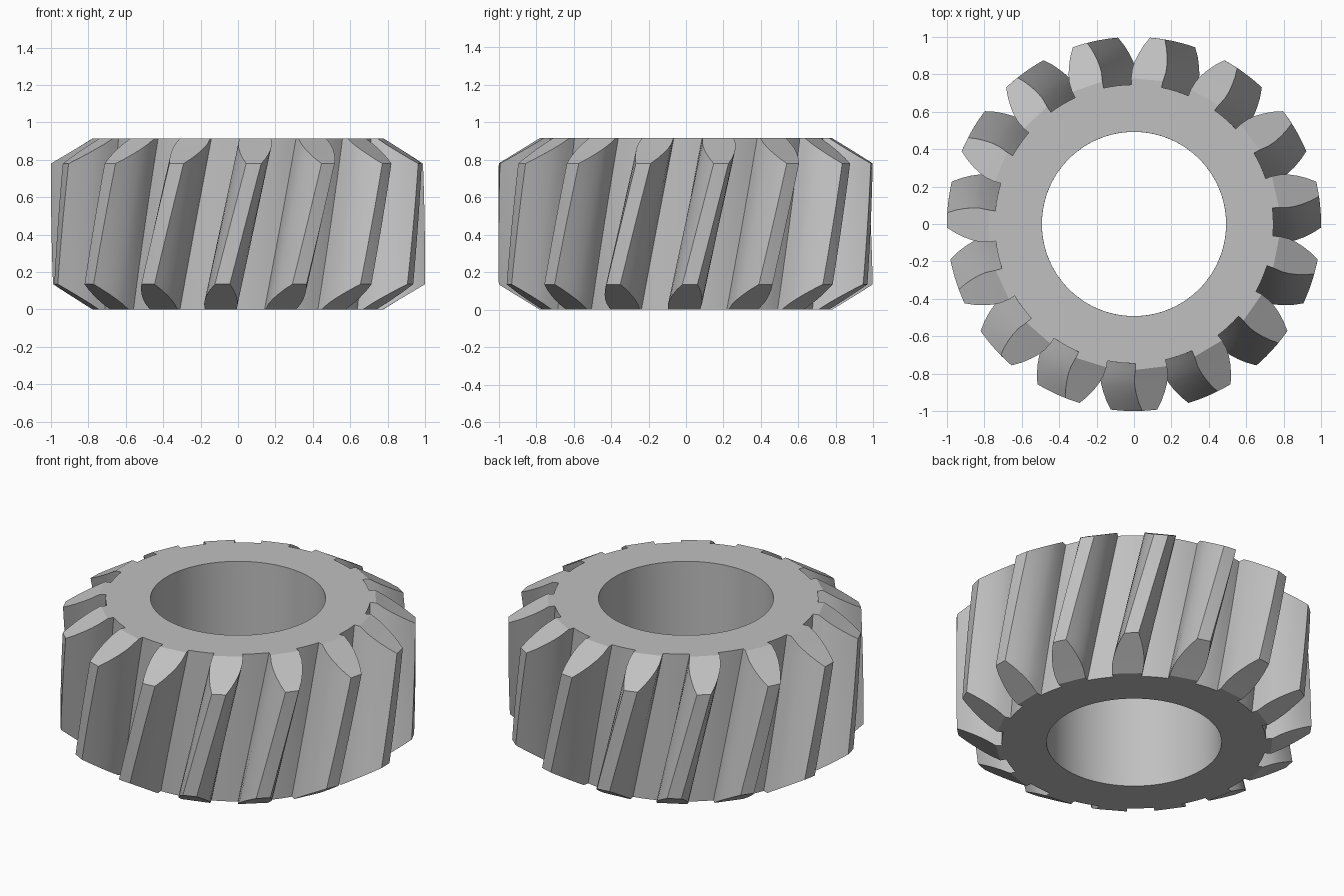
import bpy
import bmesh
from math import cos, sin, radians

cube = bpy.data.objects.get("Cube")
if cube:
    bpy.data.objects.remove(cube)

TEETH = 15
PITCH = 360 / TEETH
HEIGHT, CHAMFER = 0.915, 0.135
FLAT_R, BORE_R, ROOT_R = 0.78, 0.4925, 0.745
TWIST = 14.9          # degrees of helix per unit of height
LAYERS = 10
BORE_STEPS = 8        # bore segments per tooth

# Half of one tooth: radius and half angle, from root to tip
FLANK = [(ROOT_R, 6.2), (FLAT_R, 6.3), (0.83, 6.25), (0.87, 5.7),
         (0.91, 4.85), (0.955, 3.7), (1.0, 2.3)]

tooth = [(r, -a) for r, a in FLANK] + [(1.0, 0)] + [(r, a) for r, a in reversed(FLANK)]
gap_start = FLANK[0][1]
gap_step = (PITCH - 2 * gap_start) / 4
section = tooth + [(ROOT_R, gap_start + gap_step * i) for i in (1, 2, 3)]
T, S = len(tooth), len(section)

outline = [(r, a + PITCH * k - 90) for k in range(TEETH) for r, a in section]
bore = [(BORE_R, PITCH * (k / BORE_STEPS - 0.25) - 90) for k in range(TEETH * BORE_STEPS)]

bm = bmesh.new()


def point(r, angle, t):
    """Place a section point at height fraction t, inside the conical chamfers."""
    low = max(0, (r - FLAT_R) / (1 - FLAT_R)) * CHAMFER
    z = low + (HEIGHT - 2 * low) * t
    a = radians(angle + TWIST * (z - HEIGHT / 2))
    return bm.verts.new((r * cos(a), r * sin(a), z))


def wall(loop):
    """Sweep a closed loop up the helix and return its rings."""
    rings = [[point(r, a, j / LAYERS) for r, a in loop] for j in range(LAYERS + 1)]
    n = len(loop)
    for lower, upper in zip(rings, rings[1:]):
        for i in range(n):
            k = (i + 1) % n
            bm.faces.new((lower[i], lower[k], upper[k], upper[i]))
    return rings


outer, inner = wall(outline), wall(bore)

# End faces: chamfered tooth ends and the flat ring around the bore
for o, b in ((outer[0], inner[0]), (outer[-1], inner[-1])):
    for k in range(TEETH):
        p = [o[(k * S + i) % len(o)] for i in range(S + 1)]
        q = [b[(k * BORE_STEPS + i) % len(b)] for i in range(BORE_STEPS + 1)]
        half = T // 2
        for i in range(half - 1):
            bm.faces.new((p[i], p[i + 1], p[T - 2 - i], p[T - 1 - i]))
        bm.faces.new((p[half - 1], p[half], p[half + 1]))
        bm.faces.new([p[0], p[T - 1]] + q[4::-1])
        for i in range(4):
            bm.faces.new((p[T - 1 + i], p[T + i], q[5 + i], q[4 + i]))

bmesh.ops.recalc_face_normals(bm, faces=bm.faces)
mesh = bpy.data.meshes.new("helical_gear")
bm.to_mesh(mesh)
bm.free()

gear = bpy.data.objects.new("helical_gear", mesh)
bpy.context.collection.objects.link(gear)

# Plain steel grey
steel = bpy.data.materials.new("steel_grey")
steel.use_nodes = True
colour = (0.53, 0.53, 0.53, 1)
steel.diffuse_color = colour
steel.node_tree.nodes["Principled BSDF"].inputs["Base Color"].default_value = colour
mesh.materials.append(steel)

# Smooth flanks and bore, crisp edges
bpy.ops.object.select_all(action="DESELECT")
gear.select_set(True)
bpy.context.view_layer.objects.active = gear
bpy.ops.object.shade_smooth_by_angle(angle=radians(25))
